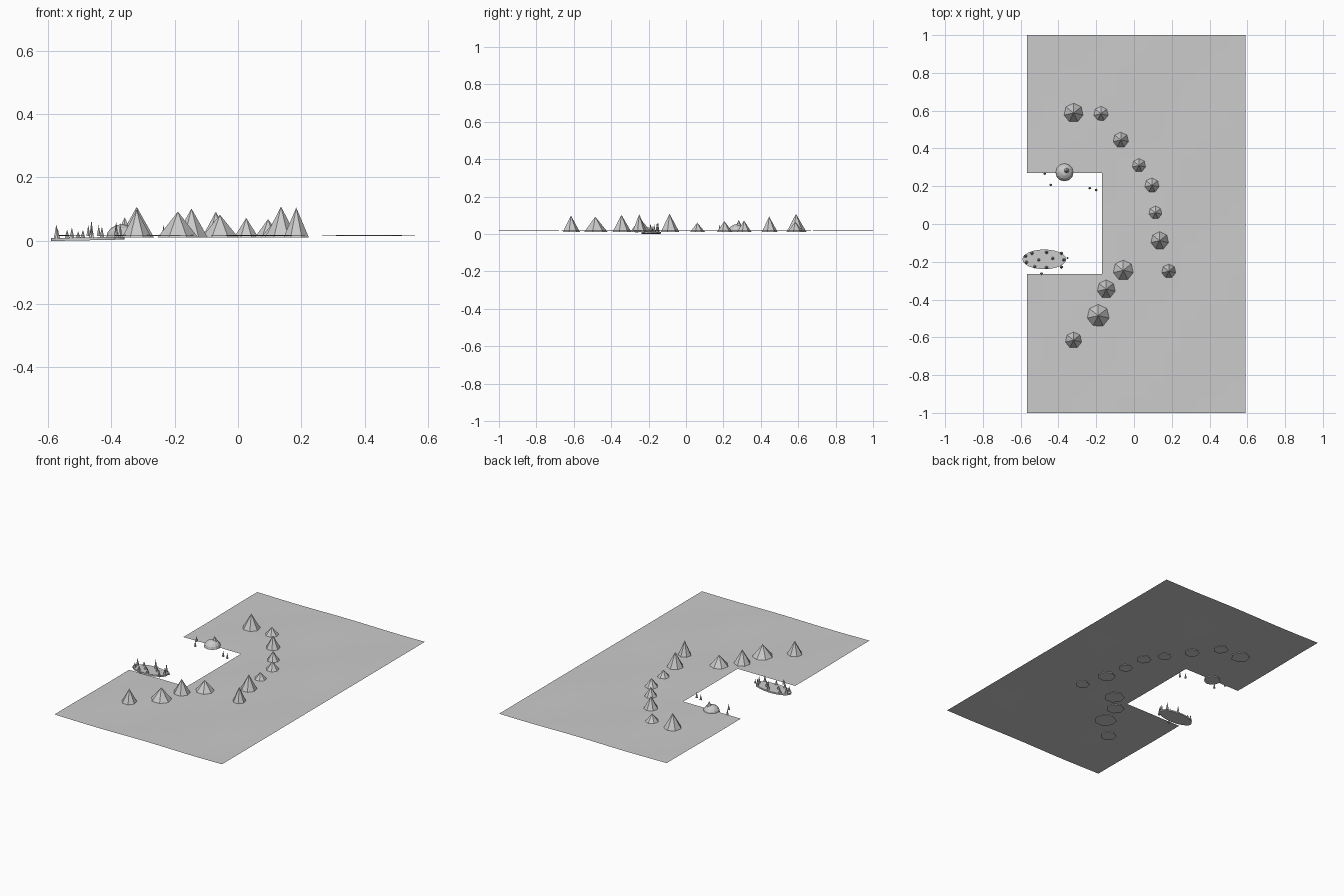
import bpy, bmesh, math

if "Cube" in bpy.data.objects:
    bpy.data.objects.remove(bpy.data.objects["Cube"])


def mesh_object(name, bm):
    me = bpy.data.meshes.new(name)
    bm.to_mesh(me)
    bm.free()
    ob = bpy.data.objects.new(name, me)
    bpy.context.collection.objects.link(ob)
    return ob


def cone(name, x, y, z, r, top, sides=7):
    bpy.ops.mesh.primitive_cone_add(vertices=sides, radius1=r, radius2=0,
                                    depth=top - z, location=(x, y, (z + top) / 2))
    bpy.context.object.name = name


# gently rolling land sheet with a rectangular bay cut in the left side
def steps(marks, counts):
    out = [marks[0]]
    for a, b, n in zip(marks, marks[1:], counts):
        out += [a + (b - a) * i / n for i in range(1, n + 1)]
    return out


xs = steps([-0.567, -0.17, 0.59], [5, 9])
ys = steps([-1, -0.265, 0.27, 1], [9, 7, 9])
bm = bmesh.new()
grid = [[bm.verts.new((x, y, 0.017 + 0.002 * math.sin(9 * x + 1) * math.cos(7 * y)))
         for y in ys] for x in xs]
for i in range(len(xs) - 1):
    for j in range(len(ys) - 1):
        if i < 5 and 9 <= j < 16:
            continue
        bm.faces.new((grid[i][j], grid[i + 1][j], grid[i + 1][j + 1], grid[i][j + 1]))
bmesh.ops.delete(bm, geom=[v for v in bm.verts if not v.link_faces], context='VERTS')
mesh_object("land", bm)

# mountain arc: x, y, radius, peak height
for x, y, r, h in [
        (-0.32, 0.588, 0.056, 0.107), (-0.175, 0.584, 0.045, 0.065),
        (-0.07, 0.445, 0.045, 0.092), (0.026, 0.31, 0.040, 0.072),
        (0.095, 0.205, 0.044, 0.068), (0.113, 0.06, 0.042, 0.060),
        (0.136, -0.088, 0.052, 0.108), (0.184, -0.25, 0.041, 0.105),
        (-0.057, -0.245, 0.060, 0.082), (-0.147, -0.345, 0.053, 0.102),
        (-0.19, -0.485, 0.066, 0.092), (-0.32, -0.615, 0.048, 0.098)]:
    cone("mountain", x, y, 0.01, r, h)

# flat oval island
bpy.ops.mesh.primitive_cylinder_add(vertices=24, radius=1, depth=1,
                                    location=(-0.475, -0.187, 0.006))
island = bpy.context.object
island.name = "oval_island"
island.scale = (0.116, 0.052, 0.009)
island.rotation_euler.y = -0.02

# slim trees on the island
for x, y, h in [(-.574, -.17, .052), (-.57, -.203, .04), (-.54, -.155, .035),
                (-.525, -.226, .042), (-.505, -.19, .03), (-.463, -.15, .065),
                (-.463, -.23, .042), (-.43, -.182, .045), (-.385, -.228, .05),
                (-.372, -.19, .055), (-.385, -.155, .06), (-.49, -.264, .035)]:
    cone("island_tree", x, y, 0.008, 0.009, h, 6)
cone("island_tree", -0.352, -0.18, 0.01, 0.006, 0.035, 6)

# trees around the upper bay
for x, y in [(-.473, .267), (-.44, .207), (-.235, .19), (-.2, .18)]:
    cone("bay_tree", x, y, 0.015, 0.007, 0.05, 6)

# domed mound with a small peak
bm = bmesh.new()
bmesh.ops.create_uvsphere(bm, u_segments=12, v_segments=8, radius=1)
bmesh.ops.bisect_plane(bm, geom=bm.verts[:] + bm.edges[:] + bm.faces[:],
                       plane_co=(0, 0, 0), plane_no=(0, 0, -1), clear_outer=True)
bmesh.ops.holes_fill(bm, edges=[e for e in bm.edges if e.is_boundary])
mound = mesh_object("mound", bm)
mound.location = (-0.368, 0.274, 0.01)
mound.scale = (0.048, 0.048, 0.042)
cone("mound_peak", -0.358, 0.282, 0.04, 0.018, 0.074, 6)
